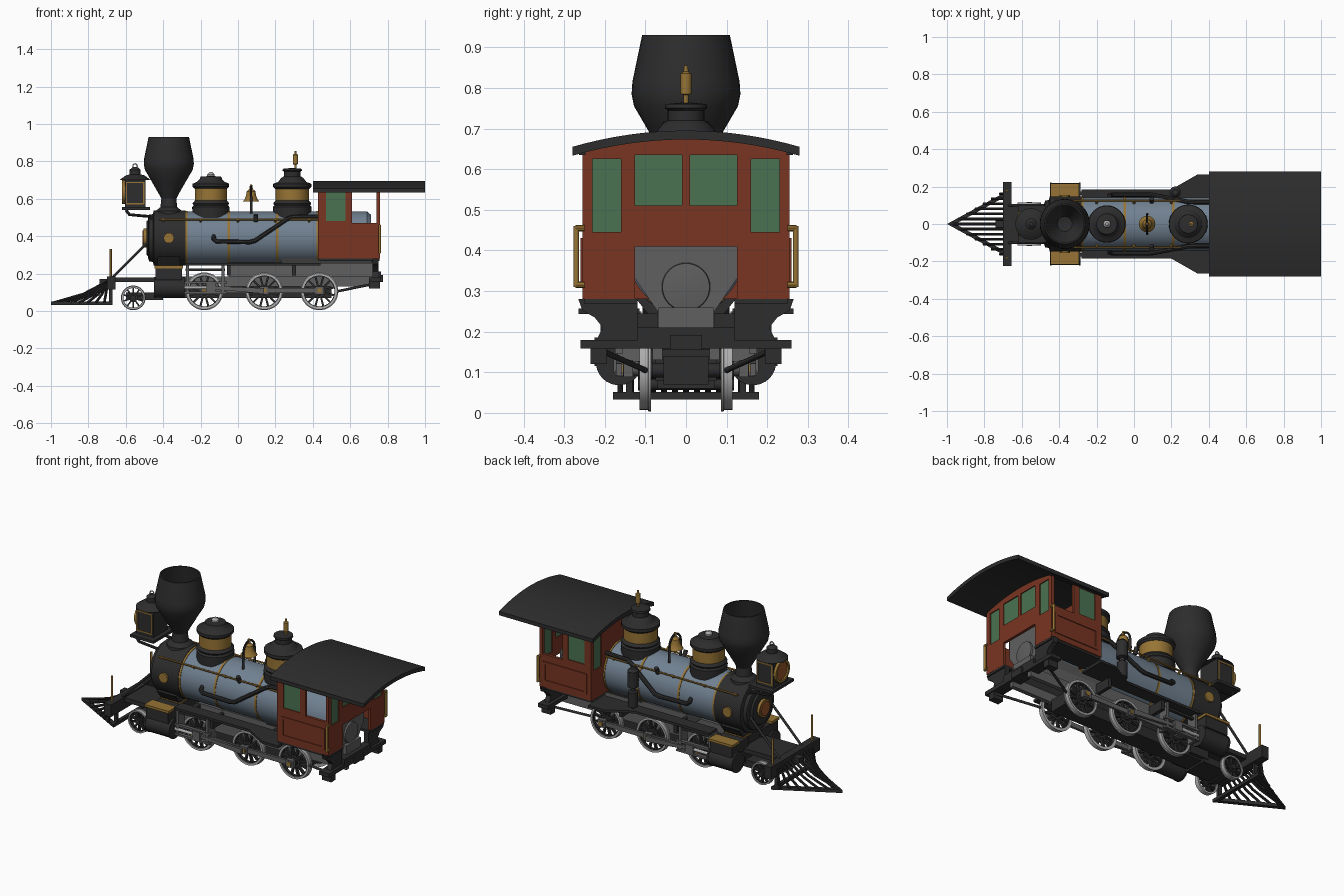
import bpy, bmesh, math
from mathutils import Vector
from math import sin, cos, pi

if "Cube" in bpy.data.objects:
    bpy.data.objects.remove(bpy.data.objects["Cube"])

COLORS = dict(black=(.026, .026, .027), red=(.19, .035, .016), blue=(.165, .22, .285),
              brass=(.31, .175, .035), steel=(.115, .115, .115), silver=(.42, .42, .42),
              green=(.07, .17, .085), amber=(.30, .09, .025))
MAT = {}
for k, c in COLORS.items():
    MAT[k] = bpy.data.materials.new(k)
    MAT[k].diffuse_color = (*c, 1)


def finish(name, me, mat, smooth=True):
    me.materials.clear()
    me.materials.append(MAT[mat])
    for p in me.polygons:
        p.use_smooth = smooth
        p.material_index = 0
    if smooth:
        me.set_sharp_from_angle(angle=math.radians(32))
    ob = bpy.data.objects.new(name, me)
    bpy.context.collection.objects.link(ob)
    return ob


def from_bm(name, bm, mat, smooth=True):
    bmesh.ops.recalc_face_normals(bm, faces=bm.faces)
    me = bpy.data.meshes.new(name)
    bm.to_mesh(me)
    bm.free()
    return finish(name, me, mat, smooth)


def box(name, x0, x1, y0, y1, z0, z1, mat):
    bm = bmesh.new()
    bmesh.ops.create_cube(bm, size=1)
    for v in bm.verts:
        v.co = ((x0 + x1) / 2 + v.co.x * (x1 - x0), (y0 + y1) / 2 + v.co.y * (y1 - y0),
                (z0 + z1) / 2 + v.co.z * (z1 - z0))
    return from_bm(name, bm, mat, False)


def lathe(name, prof, o, mat, axis='z', n=32, closed=False):
    """Spin (radius, height) pairs about an axis through o."""
    a = Vector([float(axis == k) for k in 'xyz']) if isinstance(axis, str) else Vector(axis)
    u = a.orthogonal().normalized()
    w = a.cross(u)
    bm = bmesh.new()
    rings = [[bm.verts.new(Vector(o) + a * h + (u * cos(2 * pi * i / n) + w * sin(2 * pi * i / n)) * r)
              for i in range(n)] for r, h in prof]
    pairs = list(zip(rings, rings[1:])) + ([(rings[-1], rings[0])] if closed else [])
    for p, q in pairs:
        for i in range(n):
            bm.faces.new((p[i], p[(i + 1) % n], q[(i + 1) % n], q[i]))
    if not closed:
        bm.faces.new(rings[0])
        bm.faces.new(rings[-1])
    bmesh.ops.remove_doubles(bm, verts=bm.verts, dist=1e-5)
    return from_bm(name, bm, mat)


def rod(name, p, q, r, mat, n=12):
    d = Vector(q) - Vector(p)
    return lathe(name, [(r, 0), (r, d.length)], p, mat, d.normalized(), n)


def curve_mesh(name, cu, mat, fn=None):
    ob = bpy.data.objects.new(name, cu)
    bpy.context.collection.objects.link(ob)
    dg = bpy.context.evaluated_depsgraph_get()
    me = bpy.data.meshes.new_from_object(ob.evaluated_get(dg))
    bpy.data.objects.remove(ob)
    if fn:
        for v in me.vertices:
            v.co = fn(*v.co)
    return finish(name, me, mat)


def spline(cu, pts, cyc):
    s = cu.splines.new('POLY')
    s.points.add(len(pts) - 1)
    for p, c in zip(s.points, pts):
        p.co = (*c, 0, 1) if len(c) == 2 else (*c, 1)
    s.use_cyclic_u = cyc


def tube(name, pts, r, mat):
    cu = bpy.data.curves.new(name, 'CURVE')
    cu.dimensions = '3D'
    cu.bevel_depth, cu.bevel_resolution, cu.use_fill_caps = r, 2, True
    spline(cu, pts, False)
    return curve_mesh(name, cu, mat)


def plate(name, plane, loops, c, t, mat):
    """Flat plate of thickness t at offset c; loops after the first are holes."""
    cu = bpy.data.curves.new(name, 'CURVE')
    cu.dimensions, cu.fill_mode, cu.extrude = '2D', 'BOTH', t / 2
    for l in loops:
        spline(cu, l, True)
    fn = {'xz': lambda u, v, w: (u, c - w, v), 'yz': lambda u, v, w: (c + w, u, v),
          'xy': lambda u, v, w: (u, v, c + w)}[plane]
    return curve_mesh(name, cu, mat, fn)


def rect(a, b, c, d):
    return [(a, c), (b, c), (b, d), (a, d)]


# Boiler, smokebox and brass bands
BZ = .39
lathe('boiler', [(.142, -.28), (.142, .69), (.125, .71)], (0, 0, BZ), 'blue', 'x', 48)
lathe('smokebox', [(.11, -.48), (.125, -.475), (.128, -.455), (.148, -.45), (.148, -.28)], (0, 0, BZ), 'black', 'x', 48)
for x in (-.275, -.05, .21, .425):
    lathe('boiler_band', [(.145, x - .006), (.145, x + .006)], (0, 0, BZ), 'brass', 'x', 48)
lathe('smokebox_door', [(.09, -.49), (.1, -.475)], (0, 0, BZ), 'black', 'x')
lathe('door_ring', [(.05, -.505), (.05, -.48)], (0, 0, BZ), 'brass', 'x')
lathe('door_plate', [(.04, -.51), (.04, -.5)], (0, 0, BZ), 'amber', 'x')
for s in (-1, 1):
    rod('smokebox_side_disc', (-.37, s * .14, BZ), (-.37, s * .156, BZ), .028, 'brass', 20)
plate('saddle', 'yz', [[(-.13, .29), (.13, .29), (.075, .22), (.075, .08), (-.075, .08), (-.075, .22)]], -.37, .12, 'black')
box('saddle_trim', -.435, -.305, -.09, .09, .232, .24, 'brass')

# Balloon chimney
lathe('chimney', [(.075, .5), (.07, .535), (.045, .555), (.04, .6), (.05, .62), (.09, .69), (.128, .755), (.134, .785),
                  (.132, .815), (.108, .93), (.1, .93), (.118, .82), (.04, .66), (0, .65)], (-.37, 0, 0), 'black')

# Sand dome and steam dome
for nm, x, r in (('sand_dome', -.145, .086), ('steam_dome', .29, .09)):
    lathe(nm + '_base', [(r + .012, .5), (r + .014, .555), (r + .006, .565), (r + .012, .575), (r, .59)], (x, 0, 0), 'black')
    lathe(nm + '_drum', [(r, .58), (r, .66)], (x, 0, 0), 'brass')
lathe('sand_dome_lid', [(.088, .655), (.098, .665), (.098, .68), (.075, .69), (.06, .705), (.055, .718), (0, .722)], (-.145, 0, 0), 'black')
lathe('sand_dome_knob', [(.02, .72), (.02, .73), (.008, .742)], (-.145, 0, 0), 'silver', n=16)
lathe('steam_dome_lid', [(.09, .652), (.102, .662), (.102, .68), (.075, .69), (.06, .71), (.045, .72), (.045, .745), (.052, .75), (.05, .76), (0, .765)], (.29, 0, 0), 'black')
lathe('whistle', [(.006, .76), (.006, .783), (.014, .785), (.014, .835), (.006, .84), (.005, .855)], (.307, 0, 0), 'brass', n=16)

# Bell and yoke
lathe('bell', [(.044, .585), (.036, .595), (.027, .615), (.023, .64), (.01, .652), (.006, .675)], (.07, 0, 0), 'brass')
tube('bell_yoke', [(.07, .052 * cos(a), .61 + .055 * sin(a)) for a in [pi * i / 12 for i in range(13)]], .006, 'black')
for s in (-1, 1):
    rod('bell_post', (.07, s * .052, .52), (.07, s * .052, .612), .007, 'black')

# Headlamp on its bracket
box('lamp_box', -.605, -.495, -.065, .065, .555, .7, 'black')
lathe('lamp_roof', [(.085, .7), (.05, .725), (.03, .73), (.03, .755), (.012, .77)], (-.55, 0, 0), 'black', n=20)
tube('lamp_finial', [(-.55 + .012 * cos(a), 0, .775 + .012 * sin(a)) for a in [pi * i / 6 for i in range(13)]], .003, 'silver')
lathe('lamp_ring', [(.064, -.62), (.064, -.6), (.05, -.6), (.05, -.62)], (0, 0, .635), 'brass', 'x', 24, True)
lathe('lamp_lens', [(.051, -.612), (.051, -.604)], (0, 0, .635), 'amber', 'x', 24)
box('lamp_shelf', -.62, -.47, -.1, .1, .54, .555, 'black')
for s in (-1, 1):
    plate('lamp_side_frame', 'xz', [rect(-.6, -.5, .57, .69), rect(-.593, -.507, .577, .683)], s * .066, .006, 'brass')
    tube('lamp_bracket', [(-.6, s * .075, .54), (-.58, s * .075, .515), (-.47, s * .075, .505), (-.44, s * .075, .48)], .008, 'black')
    # Smokebox braces, marker posts
    rod('smokebox_brace', (-.44, s * .1, .41), (-.67, s * .1, .18), .007, 'black')
    rod('marker_post', (-.68, s * .18, .18), (-.68, s * .18, .33), .006, 'brass')
    # Boiler handrail and feed pipes
    rod('handrail', (-.42, s * .125, .49), (.43, s * .125, .49), .005, 'brass', 8)
    for x in (-.4, -.2, .0, .2, .38):
        rod('handrail_stud', (x, s * .1, .47), (x, s * .127, .492), .007, 'brass', 8)
    tube('feed_pipe', [(-.13, s * .135, .4), (-.13, s * .155, .385), (-.115, s * .157, .372), (.06, s * .157, .368), (.09, s * .157, .375),
                       (.26, s * .125, .49), (.29, s * .118, .502), (.43, s * .115, .505)], .012, 'black')
    rod('check_valve', (.095, s * .12, .48), (.095, s * .135, .515), .012, 'black')
    # Running boards widening to the cab
    plate('running_board', 'xy', [[(-.28, s * .115), (.44, s * .115), (.44, s * .265), (.34, s * .265), (.2, s * .185), (-.28, s * .185)]], .25, .014, 'black')
    for x in (-.05, .3):
        box('board_bracket', x - .01, x + .01, min(s * .07, s * .17), max(s * .07, s * .17), .19, .245, 'black')
    box('frame_bar', -.35, .75, s * .07 - .012, s * .07 + .012, .13, .185, 'steel')
    # Cylinder, valve chest and motion
    rod('cylinder', (-.44, s * .165, .125), (-.295, s * .165, .125), .054, 'black', 28)
    for x in (-.45, -.295):
        rod('cylinder_cover', (x, s * .165, .125), (x + .01, s * .165, .125), .057, 'black', 28)
    y0, y1 = sorted((s * .06, s * .21))
    box('valve_chest', -.44, -.3, y0, y1, .165, .228, 'black')
    y0, y1 = sorted((s * .145, s * .217))
    box('valve_chest_lid', -.447, -.293, y0, y1, .228, .242, 'brass')
    for z in (.098, .152):
        box('slide_bar', -.29, -.06, s * .165 - .01, s * .165 + .01, z - .006, z + .006, 'steel')
    box('valve_link', -.28, -.07, s * .15 - .008, s * .15 + .008, .215, .228, 'black')
    for x in (-.27, -.08):
        box('guide_yoke', x - .008, x + .008, s * .14 - .03, s * .14 + .03, .09, .25, 'steel')
    rod('piston_rod', (-.3, s * .165, .125), (-.14, s * .165, .125), .009, 'silver')
    box('crosshead', -.17, -.12, s * .165 - .014, s * .165 + .014, .1, .15, 'steel')
    plate('main_rod', 'xz', [[(-.15, .118), (.14, .092), (.14, .122), (-.15, .134)]], s * .165, .014, 'steel')
    plate('side_rod', 'xz', [rect(-.2, .455, .096, .122)], s * .14, .014, 'steel')
    # Rear step bracket, step, cab rail
    plate('step_bracket', 'yz', [[(s * y, z) for y, z in ((.12, .28), (.265, .28), (.255, .252), (.225, .235), (.205, .21), (.225, .17), (.12, .17))]], .735, .03, 'black')
    rod('cab_rail', (.757, s * .27, .31), (.757, s * .27, .46), .007, 'brass')
    for z in (.315, .455):
        rod('cab_rail_mount', (.757, s * .25, z), (.757, s * .272, z), .008, 'brass', 8)
    rod('step_stay', (.53, s * .1, .105), (.75, s * .2, .15), .007, 'black')

# Air pump on the far side
lathe('air_pump', [(.02, .27), (.027, .275), (.027, .36), (.014, .365), (.014, .385), (.03, .39), (.03, .48), (.015, .495)], (.22, .17, 0), 'black', n=20)


# Spoked wheels: tyre, pierced centre, hub
def wheel(nm, x, s, r, n):
    y = s * .1
    lathe(nm + '_tyre', [(.84 * r, -.014), (.96 * r, -.014), (.96 * r, .006), (r, .008), (r, .014), (.84 * r, .014)], (x, y, r + .004),
          'silver', Vector((0, -s, 0)), 40, True)
    z = r + .004
    pt = lambda q, a: (x + q * cos(a), z + q * sin(a))
    holes = []
    for i in range(n):
        a, h = 2 * pi * i / n, pi / n
        holes.append([pt(.34 * r, a - .45 * h), pt(.8 * r, a - .74 * h), pt(.8 * r, a), pt(.8 * r, a + .74 * h), pt(.34 * r, a + .45 * h)])
    plate(nm + '_spokes', 'xz', [[pt(.86 * r, 2 * pi * i / 40) for i in range(40)]] + holes, y, .016, 'black')
    rod(nm + '_hub', (x, y - .018, z), (x, y + .018, z), .22 * r, 'black', 16)


for x in (-.18, .14, .435):
    for s in (-1, 1):
        wheel('driver', x, s, .101, 12)
        rod('crank_pin', (x, s * .1, .109), (x, s * .155, .109), .018, 'steel', 16)
        box('rod_bearing', x - .024, x + .024, s * .142 - .012, s * .142 + .012, .088, .13, 'steel')
        box('bearing_cap', x - .01, x + .012, s * .155 - .004, s * .155 + .004, .098, .12, 'brass')
    rod('axle', (x, -.1, .105), (x, .1, .105), .018, 'black')
for s in (-1, 1):
    wheel('pilot_wheel', -.56, s, .066, 10)
rod('pilot_axle', (-.56, -.1, .07), (-.56, .1, .07), .014, 'black')
box('pilot_truck', -.6, -.4, -.07, .07, .06, .1, 'black')
box('belly', -.4, .5, -.055, .055, .07, .14, 'black')

# Front deck, beam and cowcatcher
box('front_deck', -.66, -.28, -.1, .1, .155, .18, 'black')
box('front_beam', -.7, -.655, -.225, .225, .115, .185, 'black')
plate('catcher_base', 'xy', [[(-1, 0), (-.67, -.18), (-.67, .18)], [(-.955, 0), (-.69, -.145), (-.69, .145)]], .042, .018, 'black')
for i in range(-6, 7):
    y = i * .027
    xb = -.985 + abs(y) / .18 * .3
    tube('catcher_slat', [(xb, y, .045), (xb * .45 - .70 * .55, y, .09), (-.695, y, .16)], .007, 'black')
for s in (-1, 1):
    box('catcher_post', -.69, -.67, s * .14 - .008, s * .14 + .008, .035, .12, 'black')
box('front_coupler', -.74, -.69, -.02, .02, .14, .17, 'black')

# Firebox with fire door
plate('firebox', 'yz', [[(-.125, .45), (-.125, .33), (-.07, .25), (-.07, .19), (.07, .19), (.07, .25), (.125, .33), (.125, .45)]], .475, .485, 'steel')
lathe('fire_door', [(.06, .715), (.058, .728), (.03, .732)], (0, 0, .31), 'steel', 'x')
box('ash_pan', -.05, .74, -.068, .068, .18, .26, 'steel')

# Cab walls with openings
W = .255
roof_z = lambda y: .695 - .04 * (y / .28) ** 2
arch = [(y, roof_z(y) - .015) for y in [W - 2 * W * i / 14 for i in range(15)]]
side_win = [rect(*sorted((s * .16, s * .23)), .445, .625) for s in (-1, 1)]
mid_win = [rect(*sorted((s * .01, s * .125)), .51, .635) for s in (-1, 1)]
plate('cab_rear_wall', 'yz', [[(-W, .28), (-.125, .28), (-.125, .41), (.125, .41), (.125, .28), (W, .28)] + arch] + side_win + mid_win, .75, .016, 'red')
plate('cab_front_wall', 'yz', [[(-W, .28), (W, .28)] + arch] + side_win, .436, .016, 'red')
for i, l in enumerate(side_win + mid_win):
    plate('rear_glass', 'yz', [l], .75, .005, 'green')
    if i < 2:
        plate('front_glass', 'yz', [l], .436, .005, 'green')
for s in (-1, 1):
    win = rect(.47, .575, .48, .635)
    plate('cab_side', 'xz', [rect(.43, .757, .28, .655), win, rect(.61, .74, .47, .64)], s * (W - .008), .016, 'red')
    plate('side_glass', 'xz', [win], s * (W - .008), .005, 'green')
    plate('side_panel_frame', 'xz', [rect(.455, .735, .31, .43), rect(.47, .72, .325, .415)], s * (W + .002), .006, 'red')
    box('cab_floor', .43, .757, *sorted((s * .12, s * .25)), .268, .282, 'black')
    box('eave_strip', .425, .765, s * .256 - .008, s * .256 + .008, .635, .65, 'black')

# Arched roof
ys = [-.28 + .56 * i / 16 for i in range(17)]
plate('cab_roof', 'yz', [[(y, roof_z(y) - .022) for y in ys] + [(y, roof_z(y)) for y in reversed(ys)]], .7, .6, 'black')

# Rear beam, step and coupler
box('rear_step', .7, .765, -.26, .26, .158, .18, 'black')
box('rear_beam', .72, .765, -.12, .12, .175, .21, 'black')
box('rear_coupler', .75, .775, -.04, .04, .155, .192, 'black')
for s in (-1, 1):
    box('step_foot', .7, .76, s * .215 - .02, s * .215 + .02, .12, .16, 'black')

for m in bpy.data.materials:
    if m.users and not m.is_grease_pencil:
        m.use_nodes = True
        m.node_tree.nodes["Principled BSDF"].inputs["Base Color"].default_value = m.diffuse_color
